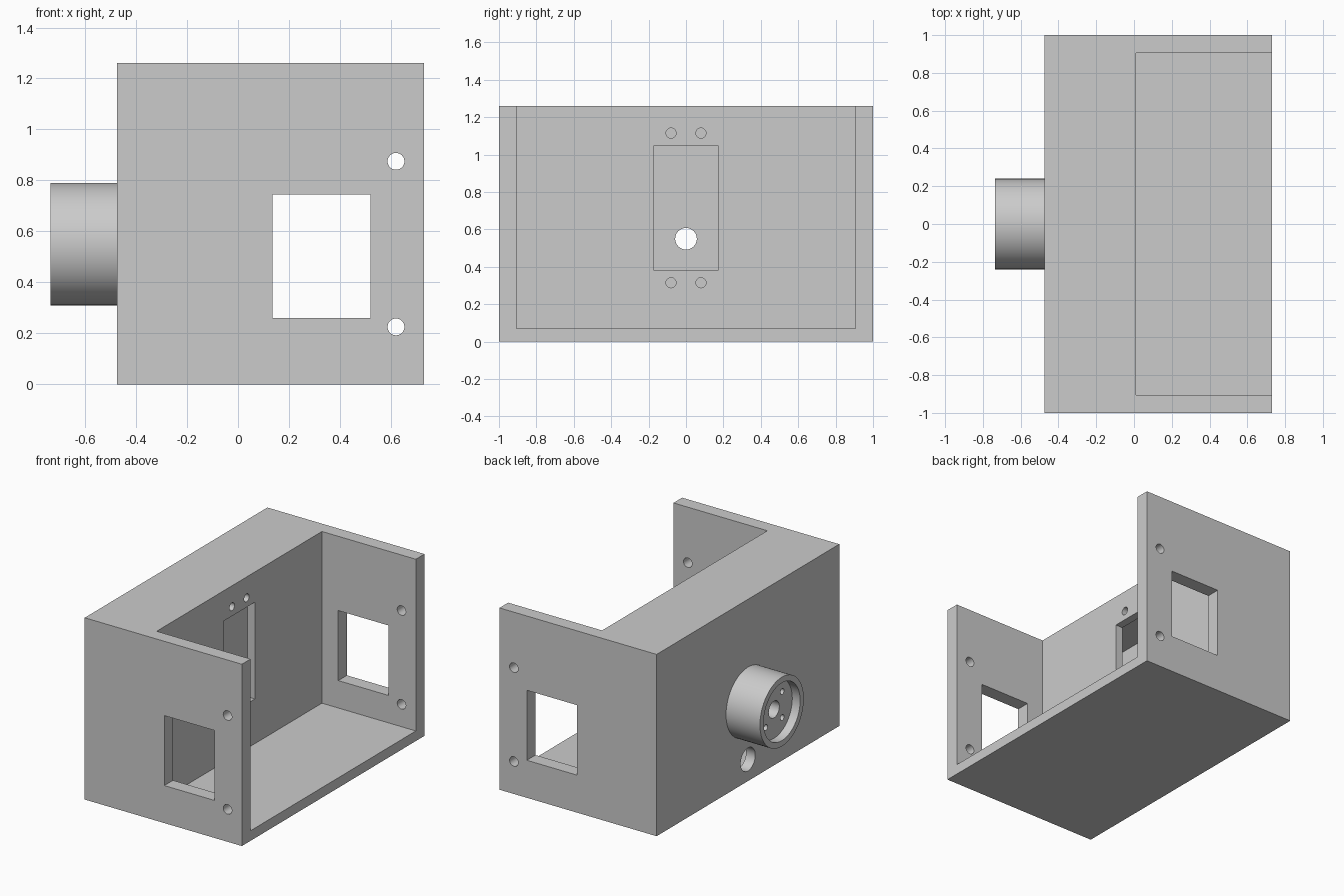
import bpy
from math import radians

cube = bpy.data.objects.get("Cube")
if cube:
    bpy.data.objects.remove(cube, do_unlink=True)

grey = bpy.data.materials.new("light_grey")
grey.use_nodes = True
grey.diffuse_color = (0.6, 0.6, 0.6, 1)
grey.node_tree.nodes["Principled BSDF"].inputs["Base Color"].default_value = (0.6, 0.6, 0.6, 1)


def box(name, x, y, z):
    """Box from (low, high) pairs."""
    centre = [(a + b) / 2 for a, b in (x, y, z)]
    bpy.ops.mesh.primitive_cube_add(size=1, location=centre)
    ob = bpy.context.object
    ob.name = name
    ob.scale = [b - a for a, b in (x, y, z)]
    bpy.ops.object.transform_apply(location=True, rotation=False, scale=True)
    ob.data.materials.append(grey)
    return ob


def rod(name, axis, span, across, z, radius, sides=32):
    """Cylinder along x or y; across is its place on the other flat axis."""
    mid = sum(span) / 2
    along_x = axis == "x"
    bpy.ops.mesh.primitive_cylinder_add(
        vertices=sides, radius=radius, depth=span[1] - span[0],
        location=(mid, across, z) if along_x else (across, mid, z),
        rotation=(0, radians(90), 0) if along_x else (radians(90), 0, 0))
    ob = bpy.context.object
    ob.name = name
    bpy.ops.object.transform_apply(location=True, rotation=True, scale=True)
    ob.data.materials.append(grey)
    return ob


def cut(target, cutter):
    """Subtract the cutter and throw it away."""
    cutter.hide_render = True
    mod = target.modifiers.new("cut", "BOOLEAN")
    mod.operation, mod.solver, mod.object = "DIFFERENCE", "EXACT", cutter
    bpy.context.view_layer.objects.active = target
    bpy.ops.object.modifier_apply(modifier=mod.name)
    bpy.data.objects.remove(cutter, do_unlink=True)


back, front, top = -0.475, 0.73, 1.26
axle_z = 0.55

# Housing: open bay on the right, closed chamber on the left
housing = box("housing", (back, front), (-1, 1), (0, top))
cut(housing, box("bay_cutter", (0.01, 1), (-0.905, 0.905), (0.07, 1.5)))
cut(housing, box("chamber_cutter", (back + 0.07, -0.045), (-0.905, 0.905), (0.07, 1.19)))

# Square windows and screw holes through both end walls
cut(housing, box("window_cutter", (0.135, 0.52), (-1.2, 1.2), (0.26, 0.745)))
for z in (0.225, 0.875):
    cut(housing, rod("wall_hole_cutter", "y", (-1.2, 1.2), 0.62, z, 0.033))

# Motor slot and its four screw holes in the partition
cut(housing, box("slot_cutter", (-0.1, 0.1), (-0.17, 0.17), (0.38, 1.05)))
for y in (-0.08, 0.08):
    for z in (0.315, 1.115):
        cut(housing, rod("mount_hole_cutter", "x", (-0.1, 0.1), y, z, 0.027))

# Cable hole and axle hole in the outer wall
cut(housing, rod("cable_hole_cutter", "x", (-0.6, back + 0.1), 0, 0.15, 0.08))
cut(housing, rod("axle_hole_cutter", "x", (-0.6, back + 0.1), 0, axle_z, 0.058))

# Round hub with a recessed face, axle hole and four blind screw holes
hub = rod("hub", "x", (-0.735, back), 0, axle_z, 0.24, 64)
cut(hub, rod("recess_cutter", "x", (-0.8, -0.675), 0, axle_z, 0.2, 64))
cut(hub, rod("hub_axle_cutter", "x", (-0.8, -0.4), 0, axle_z, 0.058))
for y in (-0.09, 0.09):
    for dz in (-0.09, 0.09):
        cut(hub, rod("hub_screw_cutter", "x", (-0.8, -0.55), y, axle_z + dz, 0.02, 20))

# Smooth the round walls, keep edges crisp
for ob in (housing, hub):
    bpy.ops.object.select_all(action="DESELECT")
    ob.select_set(True)
    bpy.context.view_layer.objects.active = ob
    bpy.ops.object.shade_smooth_by_angle(angle=radians(30))
